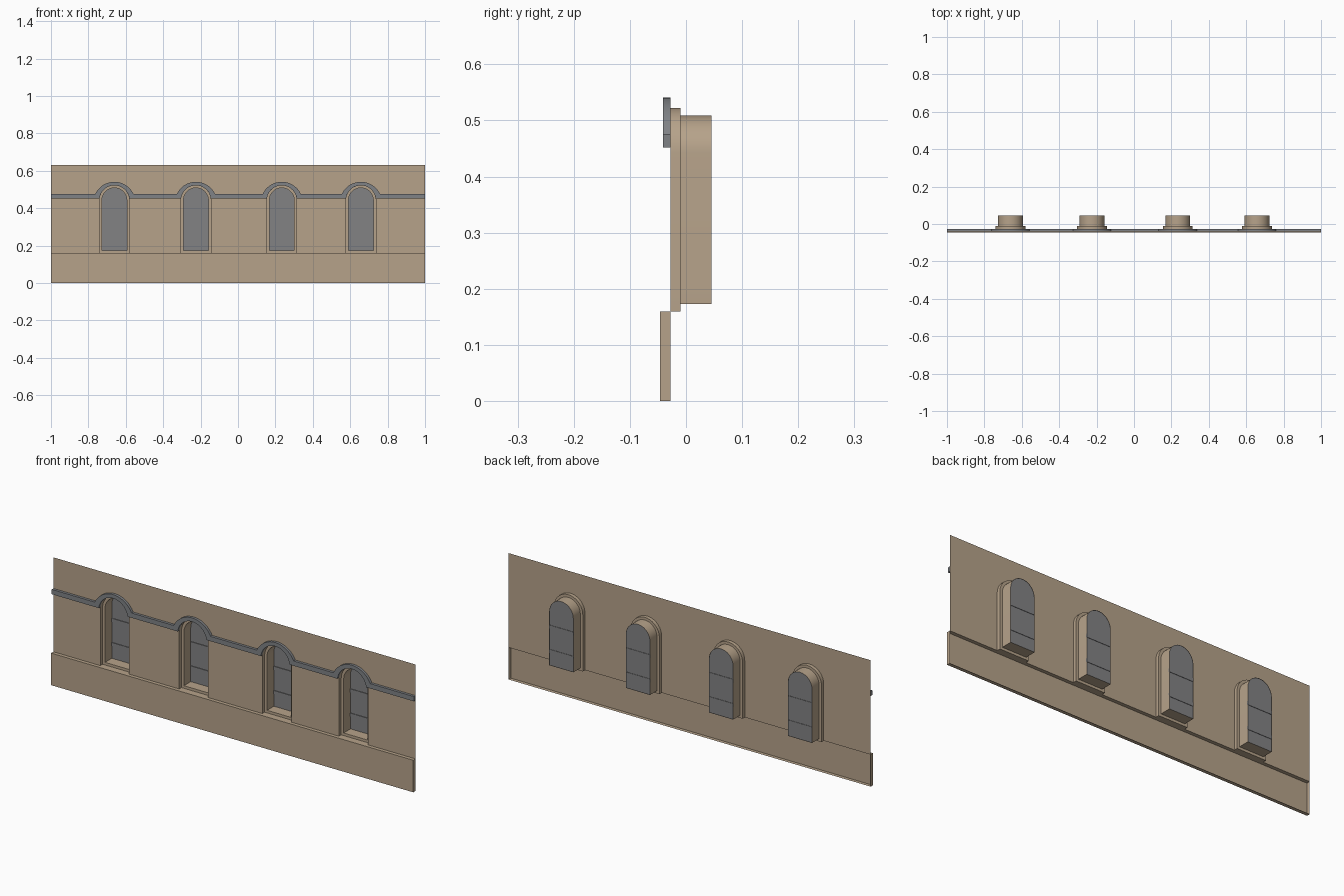
import bpy, bmesh, math

if "Cube" in bpy.data.objects:
    bpy.data.objects.remove(bpy.data.objects["Cube"])

CENTRES = (-0.661, -0.225, 0.234, 0.657)      # window axes
Y_PLINTH, Y_TRIM, Y_WALL, Y_STEP, Y_BACK = -0.046, -0.041, -0.028, -0.010, 0.0455
Z_SILL, Z_TOP, Z_SPRING = 0.16, 0.631, 0.442
R_OUT, R_IN = 0.080, 0.0665
Z_IN = 0.173


def material(name, rgb):
    m = bpy.data.materials.new(name)
    m.diffuse_color = (*rgb, 1)
    m.use_nodes = True
    m.node_tree.nodes["Principled BSDF"].inputs["Base Color"].default_value = m.diffuse_color
    return m


STONE = material("tan_stone", (0.47, 0.365, 0.255))
TRIM = material("slate_grey_trim", (0.215, 0.225, 0.24))
GLASS = material("grey_glass", (0.225, 0.225, 0.23))


def arc(cx, cz, r, a0, n=18):
    """Points over an arch from left to right, starting a0 above horizontal."""
    return [(cx - r * math.cos(a0 + (math.pi - 2 * a0) * i / n),
             cz + r * math.sin(a0 + (math.pi - 2 * a0) * i / n)) for i in range(n + 1)]


def arch(cx, r, z0):
    return [(cx - r, z0)] + arc(cx, Z_SPRING, r, 0) + [(cx + r, z0)]


def face(bm, pts, y):
    """Flat face; counter-clockwise points face the front."""
    return bm.faces.new([bm.verts.new((x, y, z)) for x, z in pts])


def strip(bm, pts, ya, yb, closed=False):
    """Band swept along y from an x-z outline."""
    a = [bm.verts.new((x, ya, z)) for x, z in pts]
    b = [bm.verts.new((x, yb, z)) for x, z in pts]
    for i in range(len(pts) - (not closed)):
        j = (i + 1) % len(pts)
        bm.faces.new((a[i], b[i], b[j], a[j]))


def finish(bm, name, mat):
    bmesh.ops.remove_doubles(bm, verts=bm.verts, dist=1e-5)
    me = bpy.data.meshes.new(name)
    bm.to_mesh(me)
    bm.free()
    me.materials.append(mat)
    ob = bpy.data.objects.new(name, me)
    bpy.context.collection.objects.link(ob)
    bpy.ops.object.select_all(action='DESELECT')
    ob.select_set(True)
    bpy.context.view_layer.objects.active = ob
    bpy.ops.object.shade_smooth_by_angle(angle=math.radians(35))
    return ob


# Wall sheet, notched along its lower edge by the arched openings
outline = [(-1, Z_SILL)]
for cx in CENTRES:
    outline += arch(cx, R_OUT, Z_SILL)
outline += [(1, Z_SILL), (1, Z_TOP), (-1, Z_TOP)]
bm = bmesh.new()
face(bm, outline, Y_WALL)
finish(bm, "wall", STONE)

# Plinth: projecting shell, open at the back
rect = [(-1, 0), (1, 0), (1, Z_SILL), (-1, Z_SILL)]
bm = bmesh.new()
face(bm, rect, Y_PLINTH)
strip(bm, rect, Y_PLINTH, Y_WALL, True)
finish(bm, "plinth", STONE)

# String course that rises over each arch as a hood, open at the back
low, high = [(-1, 0.452)], [(-1, 0.476)]
for cx in CENTRES:
    low += arc(cx, Z_SPRING, R_OUT, math.asin((0.452 - Z_SPRING) / R_OUT))
    high += arc(cx, 0.4285, 0.1125, math.asin((0.476 - 0.4285) / 0.1125))
low.append((1, 0.452))
high.append((1, 0.476))
course = low + high[::-1]
bm = bmesh.new()
face(bm, course, Y_TRIM)
strip(bm, course, Y_TRIM, Y_WALL, True)
finish(bm, "string_course", TRIM)

for cx in CENTRES:
    outer, inner = arch(cx, R_OUT, Z_SILL), arch(cx, R_IN, Z_IN)
    # Stepped reveal: outer band, flat ring, inner band
    bm = bmesh.new()
    strip(bm, outer, Y_WALL, Y_STEP, True)
    n = len(outer)
    a = [bm.verts.new((x, Y_STEP, z)) for x, z in outer]
    b = [bm.verts.new((x, Y_STEP, z)) for x, z in inner]
    for i in range(n):
        j = (i + 1) % n
        if (outer[i] != outer[j]):
            bm.faces.new((a[i], b[i], b[j], a[j]))
    strip(bm, inner, Y_STEP, Y_BACK, True)
    finish(bm, "window_reveal", STONE)

    # Arched pane
    bm = bmesh.new()
    face(bm, inner[::-1], Y_BACK - 0.002)
    finish(bm, "window_pane", GLASS)

    # Two cross rails on the pane
    bm = bmesh.new()
    for z in (0.235, 0.356):
        bar = [(cx - R_IN, z), (cx + R_IN, z), (cx + R_IN, z + 0.018), (cx - R_IN, z + 0.018)]
        face(bm, bar, Y_BACK - 0.005)
        face(bm, bar[::-1], Y_BACK)
        strip(bm, bar, Y_BACK - 0.005, Y_BACK, True)
    finish(bm, "window_rails", GLASS)
